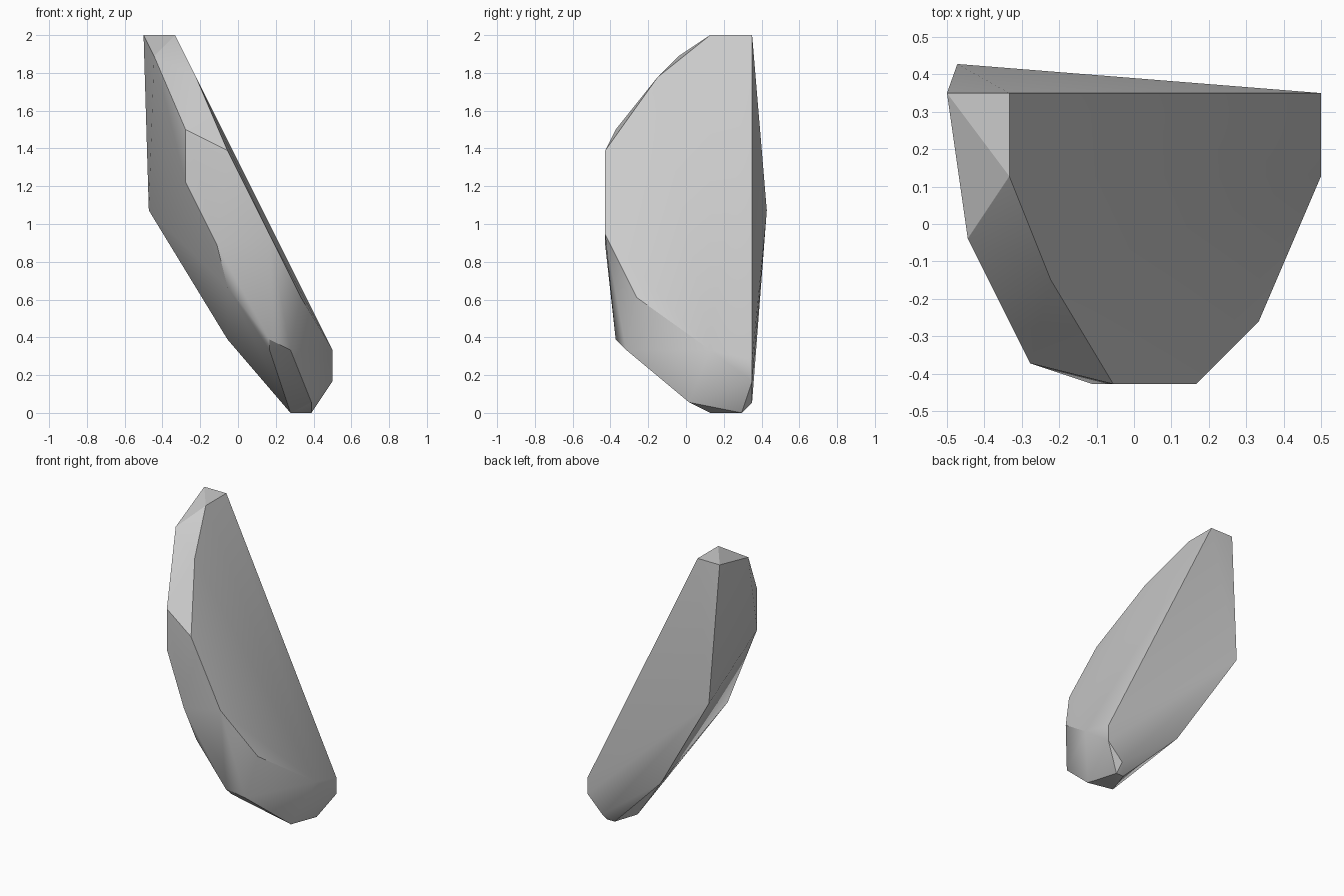
import bpy
import bmesh
import math
from mathutils import Vector

# Remove the default object
default_object = bpy.data.objects.get("Cube")
if default_object is not None:
    bpy.data.objects.remove(default_object, do_unlink=True)

# The chipped corners sit on a regular lattice, given in lattice steps
STEP = 1 / 18
DEPTH_SHIFT = 0.3

# Rim of the broad slanted face
broad_face_rim = [(-6, 6, 36), (-6, 2, 36), (-4, -3, 32), (-1, -8, 25),
                  (3, -8, 17), (6, -5, 11), (9, 2, 6), (9, 6, 5)]
# Outer edge opposite the broad face, from the tip downwards
outer_edge = [(-9, 6, 36), (-8, -1, 34), (-5, -7, 27), (-5, -7, 22),
              (-2, -8, 16), (-1, -7, 12), (3, -7, 7), (3, -6, 6), (5, -6, 6)]
# Small foot the shard stands on
foot = [(7, 0, 1), (7, 5, 0), (6, 5, 0), (5, 2, 0), (7, 6, 1), (9, 6, 3)]
# Shallow ridge across the back
back_ridge = [(-8.5, 7.4, 19.3), (-1, 6, 7)]


def make_material(name, colour):
    material = bpy.data.materials.new(name)
    material.use_nodes = True
    material.diffuse_color = colour
    shader = next(n for n in material.node_tree.nodes
                  if n.type == "BSDF_PRINCIPLED")
    shader.inputs["Base Color"].default_value = colour
    return material


def make_hull(name, corners, material):
    """Wrap a faceted convex skin around the corner points."""
    bm = bmesh.new()
    for x, y, z in corners:
        bm.verts.new(Vector((x, y + DEPTH_SHIFT, z)) * STEP)
    hull = bmesh.ops.convex_hull(bm, input=bm.verts)
    spare = {g for g in hull["geom_interior"] + hull["geom_unused"]
             if isinstance(g, bmesh.types.BMVert)}
    bmesh.ops.delete(bm, geom=list(spare), context="VERTS")
    bmesh.ops.dissolve_limit(bm, angle_limit=math.radians(1),
                             verts=bm.verts, edges=bm.edges)
    bmesh.ops.recalc_face_normals(bm, faces=bm.faces)
    mesh = bpy.data.meshes.new(name)
    bm.to_mesh(mesh)
    bm.free()
    mesh.materials.append(material)
    obj = bpy.data.objects.new(name, mesh)
    bpy.context.collection.objects.link(obj)
    return obj


# Stone shard
stone_grey = make_material("stone grey", (0.6, 0.6, 0.6, 1))
shard = make_hull("stone_shard",
                  broad_face_rim + outer_edge + foot + back_ridge, stone_grey)

# Soft shading across shallow facets, crisp chipped edges
bpy.ops.object.select_all(action="DESELECT")
shard.select_set(True)
bpy.context.view_layer.objects.active = shard
bpy.ops.object.shade_smooth_by_angle(angle=math.radians(30))
